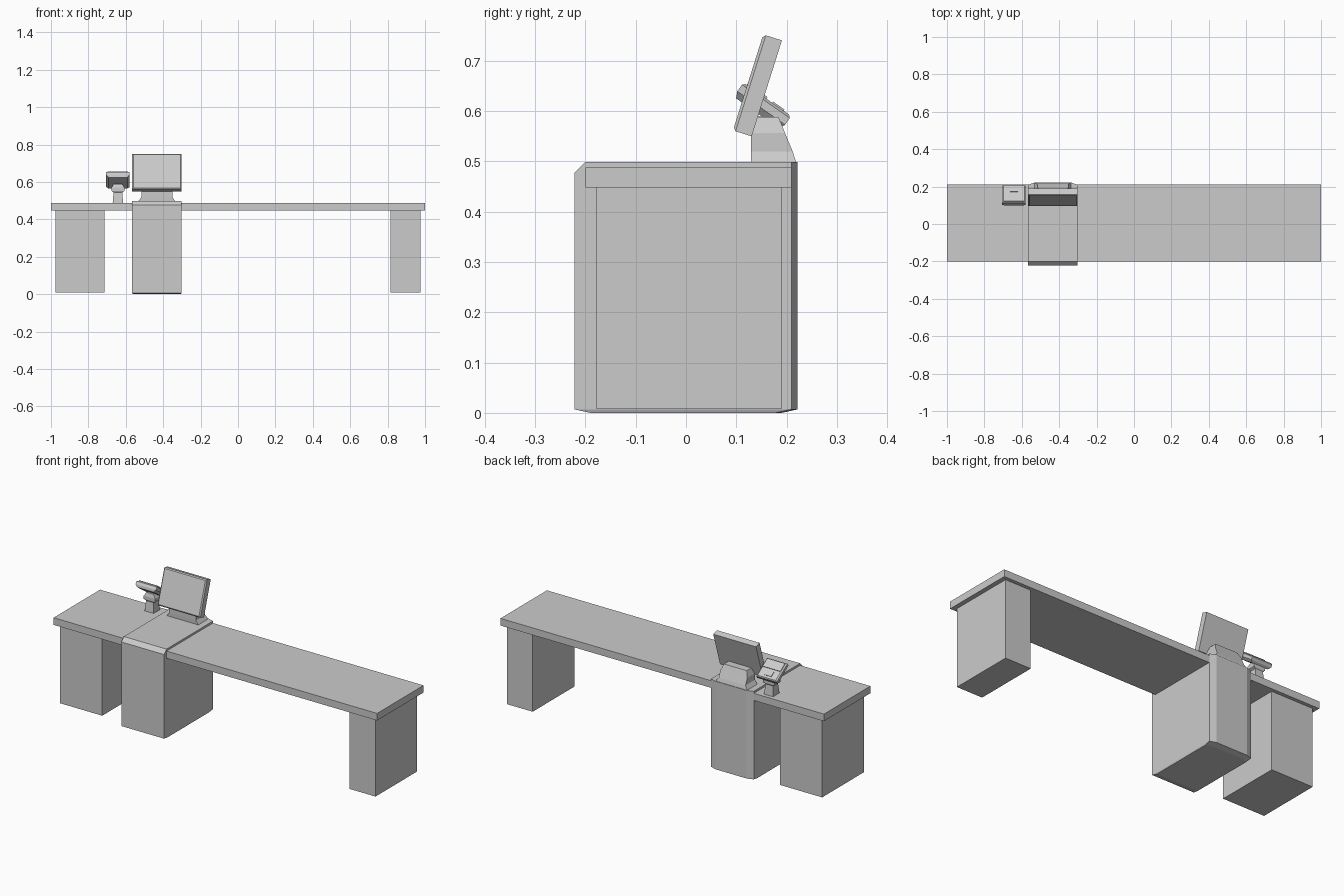
import bpy, bmesh
from math import radians
from mathutils import Matrix

if "Cube" in bpy.data.objects:
    bpy.data.objects.remove(bpy.data.objects["Cube"])


def finish(name, bm):
    bmesh.ops.recalc_face_normals(bm, faces=bm.faces)
    mesh = bpy.data.meshes.new(name)
    bm.to_mesh(mesh)
    bm.free()
    ob = bpy.data.objects.new(name, mesh)
    bpy.context.collection.objects.link(ob)
    return ob


def loft(name, rings):
    """Skin a stack of equal-length rings and cap both ends."""
    bm = bmesh.new()
    vs = [[bm.verts.new(p) for p in r] for r in rings]
    n = len(rings[0])
    for a, b in zip(vs, vs[1:]):
        for i in range(n):
            j = (i + 1) % n
            bm.faces.new((a[i], a[j], b[j], b[i]))
    bm.faces.new(vs[0])
    bm.faces.new(vs[-1])
    return finish(name, bm)


def rect(x0, x1, y0, y1, z):
    return [(x0, y0, z), (x1, y0, z), (x1, y1, z), (x0, y1, z)]


def box(name, x0, x1, y0, y1, z0, z1):
    return loft(name, [rect(x0, x1, y0, y1, z0), rect(x0, x1, y0, y1, z1)])


def place(ob, x, y, z, tilt):
    ob.matrix_world = Matrix.Translation((x, y, z)) @ Matrix.Rotation(radians(tilt), 4, 'X')


# Long counter on two pedestals
box("countertop", -1, 1, -0.20, 0.21, 0.448, 0.488)
for name, x0, x1 in (("left_pedestal", -0.975, -0.715), ("right_pedestal", 0.815, 0.975)):
    box(name, x0, x1, -0.178, 0.19, 0.008, 0.448)


# Register cabinet: chamfered back corners, sloped front lip
def cabinet_ring(z, front, inset=0.0, back=0.222):
    l, r = -0.566 + inset, -0.302 - inset
    return [(l, front, z), (r, front, z), (r, back - 0.012, z),
            (r - 0.035, back, z), (l + 0.035, back, z), (l, back - 0.012, z)]


loft("register_cabinet", [
    cabinet_ring(0.0, -0.19, 0.003, 0.19), cabinet_ring(0.007, -0.222),
    cabinet_ring(0.477, -0.222), cabinet_ring(0.499, -0.20)])

# Monitor foot, tapering upward
cx = -0.434
loft("monitor_foot", [rect(cx - w, cx + w, y0, y1, z) for w, y0, y1, z in (
    (0.100, 0.130, 0.220, 0.495), (0.083, 0.129, 0.212, 0.520),
    (0.083, 0.129, 0.197, 0.556), (0.070, 0.135, 0.184, 0.588))])

# Tilted monitor with a chamfered rim
monitor = loft("monitor", [
    [(x, y, z) for x, z in ((-w, -h), (w, -h), (w, h), (-w, h))]
    for w, h, y in ((0.126, 0.094, -0.0195), (0.132, 0.100, -0.014), (0.132, 0.100, 0.0195))])
place(monitor, cx, 0.142, 0.651, -17.5)

# Card terminal post with collar
tx = -0.642
loft("terminal_post", [rect(tx - w, tx + w, 0.16 - d, 0.16 + d, z) for w, d, z in (
    (0.028, 0.028, 0.487), (0.023, 0.022, 0.545), (0.035, 0.026, 0.552),
    (0.035, 0.026, 0.570), (0.022, 0.020, 0.590))])

# Card terminal facing the back, tilted down toward the customer
body = loft("terminal_body", [rect(-w, w, y0, y1, z) for w, y0, y1, z in (
    (0.050, -0.052, 0.052, -0.019), (0.063, -0.058, 0.058, -0.006),
    (0.063, -0.058, 0.058, 0.010), (0.056, -0.053, 0.053, 0.015))])
head = box("terminal_display", -0.055, 0.055, -0.050, -0.002, 0.012, 0.019)
pad = box("terminal_keypad", -0.022, 0.022, 0.012, 0.040, 0.012, 0.018)
for ob in (body, head, pad):
    place(ob, tx, 0.153, 0.611, -35)
